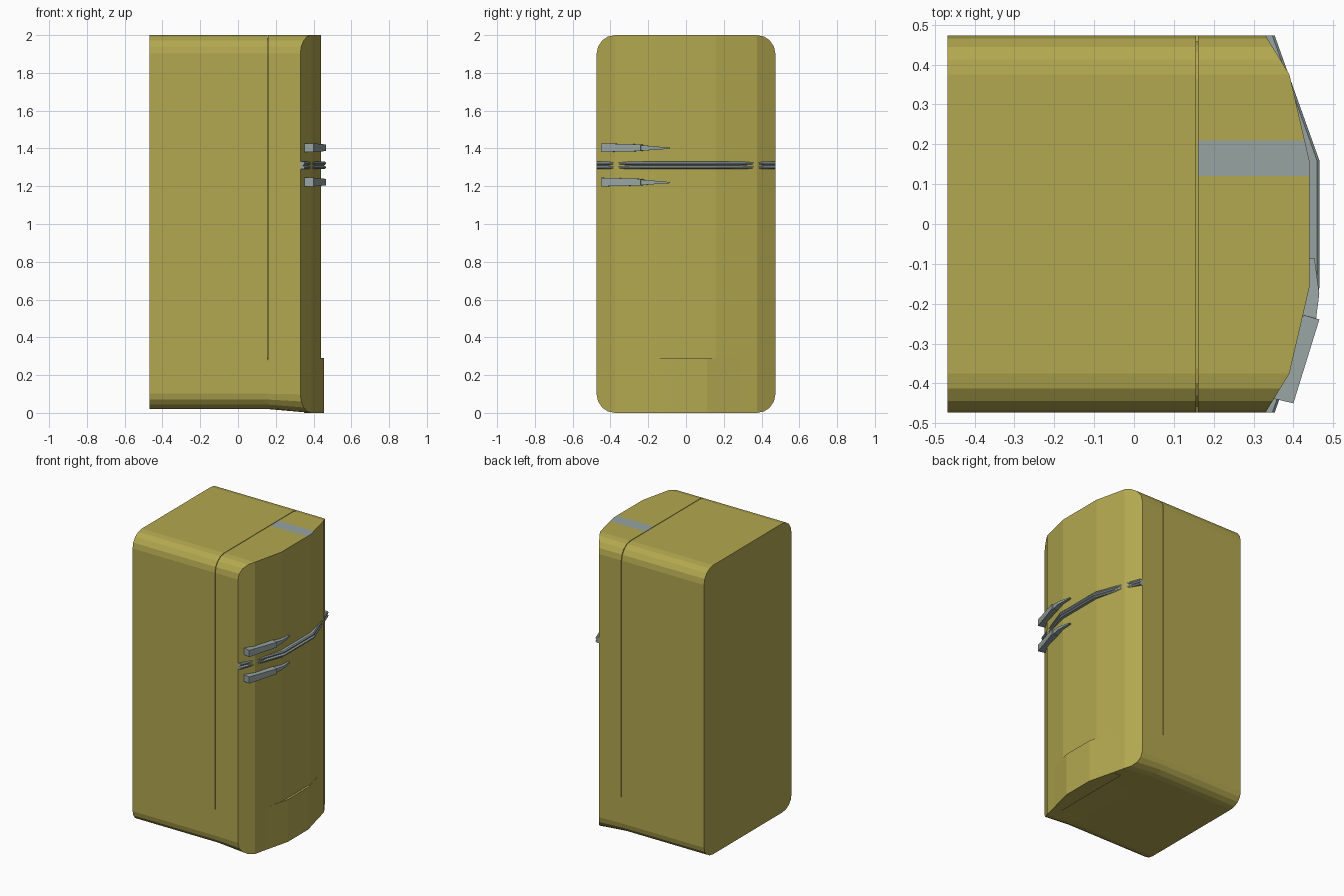
import bpy, bmesh, math

if "Cube" in bpy.data.objects:
    bpy.data.objects.remove(bpy.data.objects["Cube"])


def material(name, col):
    m = bpy.data.materials.new(name)
    m.diffuse_color = (*col, 1)
    m.use_nodes = True
    m.node_tree.nodes["Principled BSDF"].inputs["Base Color"].default_value = m.diffuse_color
    return m


OLIVE = material("olive enamel", (0.45, 0.39, 0.08))
CHROME = material("grey chrome", (0.31, 0.375, 0.365))


def finish(bm, name, *mats):
    bmesh.ops.remove_doubles(bm, verts=bm.verts, dist=1e-5)
    bmesh.ops.recalc_face_normals(bm, faces=bm.faces)
    me = bpy.data.meshes.new(name)
    bm.to_mesh(me)
    bm.free()
    for m in mats:
        me.materials.append(m)
    ob = bpy.data.objects.new(name, me)
    bpy.context.collection.objects.link(ob)
    return ob


def loft(bm, rings, caps=(True, True)):
    """Skin a list of equal-length closed rings."""
    vs = [[bm.verts.new(p) for p in r] for r in rings]
    n = len(rings[0])
    faces = []
    for a, b in zip(vs, vs[1:]):
        faces.append([bm.faces.new((a[i], a[(i + 1) % n], b[(i + 1) % n], b[i]))
                      for i in range(n)])
    if caps[0]:
        bm.faces.new(vs[0])
    if caps[1]:
        bm.faces.new(vs[-1])
    return vs, faces


# Rounded outline of the cabinet in y and z
R, HW, SEAM = 0.098, 0.473, 0.16
arc = [(HW - R + R * math.sin(math.radians(a)), R * (1 - math.cos(math.radians(a))))
       for a in (0, 22.5, 45, 67.5, 90)]
chain = [(-y, d) for y, d in reversed(arc)] + \
        [(y, 0) for y in (-0.16, 0.12, 0.16, 0.21)] + arc
n = len(chain)
outline = [(y, 2 - d) for y, d in chain] + [(HW, 0.29), (HW, 0.28)] + \
          [(y, d) for y, d in reversed(chain)] + [(-HW, 0.28), (-HW, 0.29)]


def front_x(y):
    """Faceted bow of the door in plan."""
    y = abs(y)
    if y < 0.16:
        return 0.44
    if y < 0.375:
        return 0.44 - 0.05 * (y - 0.16) / 0.215
    return 0.39 - 0.06 * (y - 0.375) / (HW - 0.375)


def ring(x, inset=0.0):
    """Cabinet section, lifted underneath, inset only beside and above the door."""
    pts = []
    for y, z in outline:
        lift = 0.02 * max(0, 1 - z / 0.12)
        k = inset if z > 0.285 else 0
        pts.append((x, y * (1 - k / HW), z + lift - (k if z > 1.9 else 0)))
    return pts


# Cabinet and bowed door, with a narrow seam groove
bm = bmesh.new()
rings = [ring(-0.468), ring(SEAM - 0.004), ring(SEAM - 0.004, 0.015),
         ring(SEAM, 0.015), ring(SEAM),
         [(front_x(y), y, z) for y, z in outline]]
vs, faces = loft(bm, rings, (True, False))
f = vs[-1]
for i in range(n - 1):
    idx = [i, i + 1] + ([n, n + 1] if i == n - 2 else []) + [2 * n - i, 2 * n + 1 - i]
    if i == 0:
        idx += [2 * n + 2, 2 * n + 3]
    bm.faces.new([f[j] for j in idx])
# Grey patch on the door top
for fc in faces[-1]:
    c = fc.calc_center_median()
    if c.z > 1.99 and 0.12 < c.y < 0.21:
        fc.material_index = 1
finish(bm, "cabinet_and_door", OLIVE, CHROME)

# Kick panel at the foot of the front
bm = bmesh.new()
plan = [(0.35, -0.285), (0.411, -0.285), (0.455, -0.11),
        (0.455, 0.11), (0.411, 0.285), (0.35, 0.285)]
loft(bm, [[(x, y, z) for x, y in plan] for z in (0, 0.29)])
finish(bm, "kick_panel", OLIVE)

# Grooved trim strip between the upper and lower door
bm = bmesh.new()
path = [(0.353, -HW), (0.465, -0.16), (0.465, 0.16), (0.353, HW)]
section = [(-0.03, 1.29), (-0.006, 1.29), (0, 1.296), (0, 1.303), (-0.010, 1.31),
           (0, 1.317), (0, 1.324), (-0.006, 1.33), (-0.03, 1.33)]
loft(bm, [[(x + d, y, z) for d, z in section] for x, y in path])
finish(bm, "door_trim", CHROME)

# Door handles: inner point, outer point, height range
sections = [((0.345, -0.437), (0.40, -0.45), -0.020, 0.026),
            ((0.425, -0.228), (0.465, -0.24), -0.015, 0.020),
            ((0.422, -0.227), (0.457, -0.237), -0.013, 0.016),
            ((0.435, -0.18), (0.465, -0.175), -0.009, 0.011),
            ((0.437, -0.085), (0.453, -0.085), -0.003, 0.003)]
for name, h in (("upper_handle", 1.401), ("lower_handle", 1.219)):
    bm = bmesh.new()
    loft(bm, [[(*a, h + lo), (*b, h + lo), (*b, h + hi), (*a, h + hi)]
              for a, b, lo, hi in sections])
    finish(bm, name, CHROME)
